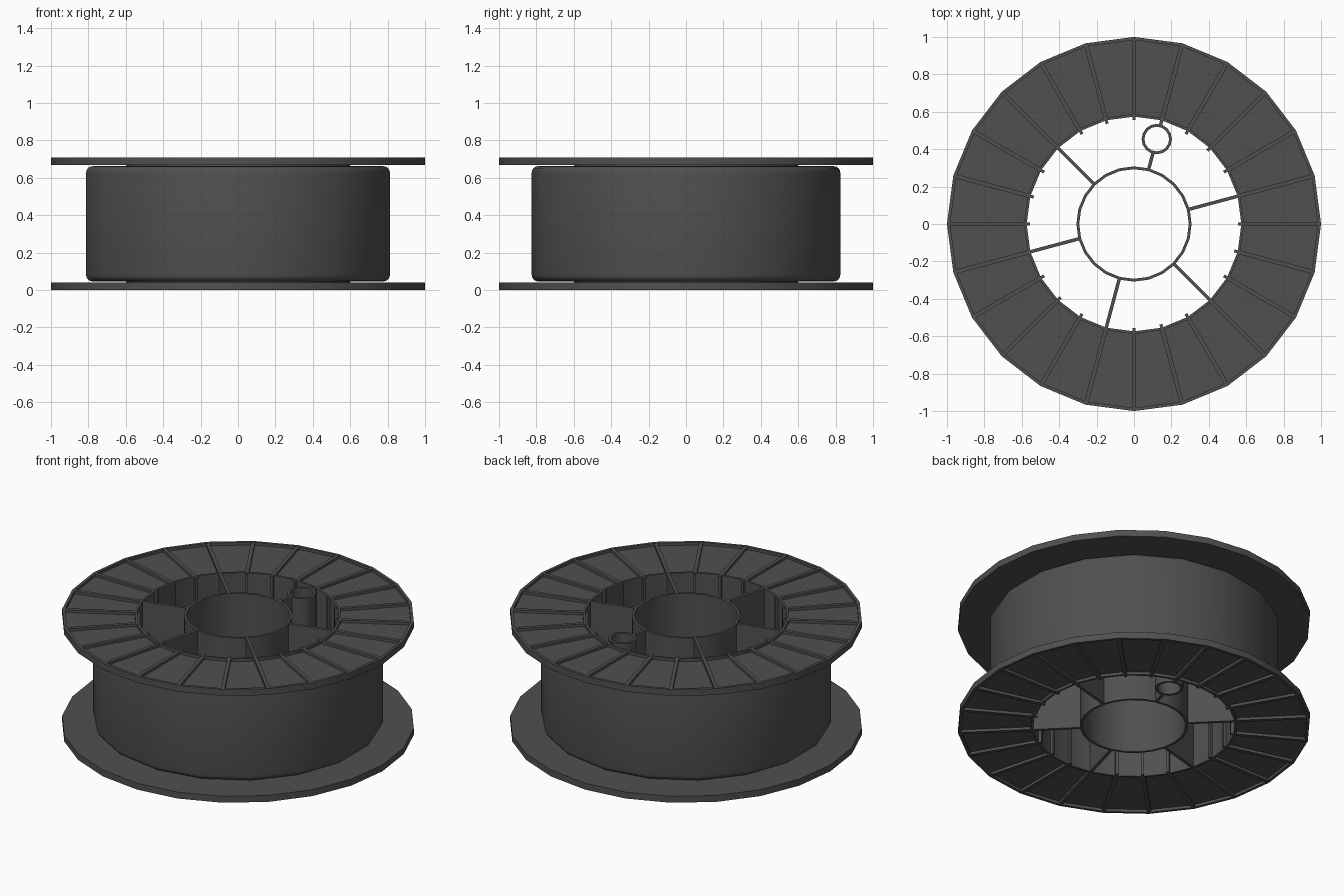
import bpy, bmesh
from math import cos, sin, pi, radians

if "Cube" in bpy.data.objects:
    bpy.data.objects.remove(bpy.data.objects["Cube"])

H = 0.708          # total height
SIDES = 24         # flange segments

dark = bpy.data.materials.new("dark_grey")
dark.diffuse_color = (0.08, 0.08, 0.08, 1)
dark.use_nodes = True
dark.node_tree.nodes["Principled BSDF"].inputs["Base Color"].default_value = dark.diffuse_color


def finish(bm, name, smooth=True):
    bmesh.ops.recalc_face_normals(bm, faces=bm.faces)
    mesh = bpy.data.meshes.new(name)
    bm.to_mesh(mesh)
    bm.free()
    mesh.materials.append(dark)
    ob = bpy.data.objects.new(name, mesh)
    bpy.context.collection.objects.link(ob)
    if smooth:
        bpy.ops.object.select_all(action='DESELECT')
        ob.select_set(True)
        bpy.context.view_layer.objects.active = ob
        bpy.ops.object.shade_smooth_by_angle(angle=radians(35))
    return ob


def lathe(name, profile, n, start=0.0, center=(0, 0)):
    """Revolve a closed (radius, z) profile around a vertical axis."""
    bm = bmesh.new()
    rings = []
    for i in range(n):
        a = start + 2 * pi * i / n
        rings.append([bm.verts.new((center[0] + r * cos(a), center[1] + r * sin(a), z))
                      for r, z in profile])
    m = len(profile)
    for i in range(n):
        p, q = rings[i], rings[(i + 1) % n]
        for j in range(m):
            k = (j + 1) % m
            bm.faces.new((p[j], q[j], q[k], p[k]))
    return finish(bm, name)


def tube(name, r_in, r_out, n, z0, z1, center=(0, 0), start=0.0):
    return lathe(name, [(r_in, z0), (r_out, z0), (r_out, z1), (r_in, z1)], n, start, center)


def radial_bar(bm, deg, r0, r1, width, z0, z1):
    """Box running outward along the given angle."""
    a = radians(deg)
    vs = bmesh.ops.create_cube(bm, size=1)["verts"]
    for v in vs:
        r = (r0 + r1) / 2 + v.co.x * (r1 - r0)
        t = v.co.y * width
        z = (z0 + z1) / 2 + v.co.z * (z1 - z0)
        v.co = (r * cos(a) - t * sin(a), r * sin(a) + t * cos(a), z)


# Both flanges and the hub wall as one C-shaped section, outer faces recessed
upper = [(0.60, 0.668), (1.0, 0.668), (1.0, H), (0.983, H), (0.983, H - 0.017),
         (0.588, H - 0.017), (0.588, H), (0.574, H)]
lower = [(r, H - z) for r, z in reversed(upper)]
lathe("spool_body", upper + lower, SIDES)

# Raised radial ribs on both flange faces
bm = bmesh.new()
for i in range(SIDES):
    for z0, z1 in ((H - 0.02, H - 0.001), (0.001, 0.02)):
        radial_bar(bm, i * 15, 0.58, 0.99, 0.022, z0, z1)
finish(bm, "flange_ribs", False)

# Small vertical ribs on the inside of the hub wall
spokes = [15 + 60 * k for k in range(6)]
bm = bmesh.new()
for i in range(SIDES):
    if i * 15 not in spokes:
        radial_bar(bm, i * 15, 0.555, 0.58, 0.016, 0.001, H - 0.001)
finish(bm, "hub_wall_ribs", False)

# Spokes joining the centre tube to the hub; one is interrupted by the small tube
bm = bmesh.new()
for d in spokes:
    spans = ((0.30, 0.395), (0.545, 0.58)) if d == 75 else ((0.30, 0.58),)
    for r0, r1 in spans:
        radial_bar(bm, d, r0, r1, 0.018, 0.001, H - 0.001)
finish(bm, "spokes", False)

# Centre tube and small side tube
tube("centre_tube", 0.293, 0.308, SIDES, 0, H)
a = radians(75)
tube("side_tube", 0.066, 0.081, 16, 0, H, (0.47 * cos(a), 0.47 * sin(a)))

# Wound material between the flanges, with rounded edges
R, Z0, Z1, f = 0.825, 0.046, H - 0.046, 0.035
arc = [(R - f + f * sin(t * pi / 8), Z1 - f + f * cos(t * pi / 8)) for t in range(5)]
section = [(0.59, Z1)] + arc + [(r, H - z) for r, z in reversed(arc)] + [(0.59, Z0)]
lathe("wound_filament", section, 18, pi / 2)
